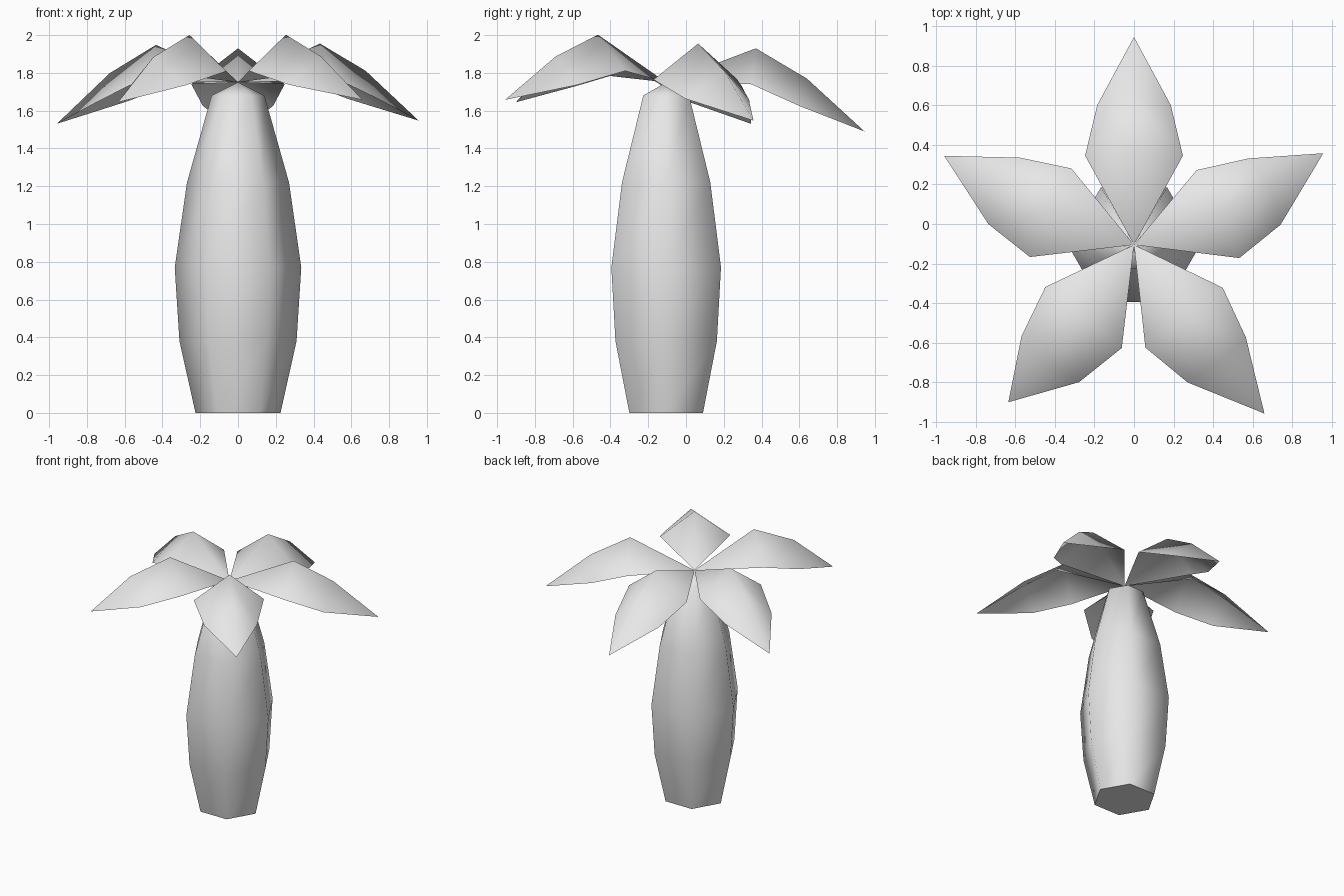
import bpy, bmesh
from math import radians, cos, sin, pi
from mathutils import Matrix, Vector

cube = bpy.data.objects.get("Cube")
if cube:
    bpy.data.objects.remove(cube, do_unlink=True)

CENTRE_Y = -0.105
CROWN = Vector((0, CENTRE_Y, 1.75))

grey = bpy.data.materials.new("plain_grey")
grey.use_nodes = True
grey.diffuse_color = (0.8, 0.8, 0.8, 1)
grey.node_tree.nodes["Principled BSDF"].inputs["Base Color"].default_value = grey.diffuse_color


def add_object(name, bm):
    mesh = bpy.data.meshes.new(name)
    bm.to_mesh(mesh)
    bm.free()
    mesh.materials.append(grey)
    obj = bpy.data.objects.new(name, mesh)
    bpy.context.collection.objects.link(obj)
    return obj


# Trunk: six-sided bulging column closed by a low point
def make_trunk(profile, sides=6):
    bm = bmesh.new()
    rings = []
    for radius, z in profile:
        rings.append([bm.verts.new((radius * cos(2 * pi * i / sides),
                                    CENTRE_Y + radius * sin(2 * pi * i / sides), z))
                      for i in range(sides)])
    for low, high in zip(rings, rings[1:]):
        for i in range(sides):
            j = (i + 1) % sides
            bm.faces.new((low[i], low[j], high[j], high[i]))
    apex = bm.verts.new(CROWN)
    for i in range(sides):
        bm.faces.new((rings[-1][i], rings[-1][(i + 1) % sides], apex))
    bm.faces.new(rings[0][::-1])
    for face in bm.faces:
        face.smooth = True
    # Keep the rim of the flat bottom crisp
    for edge in bm.edges:
        if all(v in rings[0] for v in edge.verts):
            edge.smooth = False
    return add_object("trunk", bm)


make_trunk([(0.225, 0), (0.31, 0.38), (0.335, 0.77), (0.27, 1.22), (0.14, 1.68)])


# Leaf: thin folded sheet with a raised ridge, arching down to its tip
def make_leaf(name, heading, tilt, skew, tip_reach=1.05):
    bm = bmesh.new()
    place = (Matrix.Translation(CROWN) @ Matrix.Rotation(radians(heading), 4, 'Z')
             @ Matrix.Rotation(radians(-tilt), 4, 'Y'))

    def point(along, side, height):
        return bm.verts.new(place @ Vector((along, side, height)))

    base = point(0, 0, 0)
    peak = point(0.475, skew * 0.8, 0.18)
    ridge = point(0.745, skew * 0.4, 0.02)
    tip = point(tip_reach, 0, -0.26)
    for sign in (1, -1):
        wide = point(0.45, skew + sign * 0.247, -0.01)
        narrow = point(0.705, skew + sign * 0.186, -0.125)
        for loop in ((base, peak, wide), (wide, peak, ridge, narrow), (narrow, ridge, tip)):
            bm.faces.new(loop if sign < 0 else loop[::-1])
    bm.normal_update()
    for face in bm.faces:
        face.smooth = True
        if face.normal.z < 0:
            face.normal_flip()
    return add_object(name, bm)


make_leaf("back_leaf", 90, 0, 0)
make_leaf("left_side_leaf", 25.8, 3.1, -0.045)
make_leaf("right_side_leaf", 154.9, 2.2, 0.032)
make_leaf("front_left_leaf", -52.3, 9, -0.025)
make_leaf("front_right_leaf", 231.4, 8.8, 0.03, 0.99)
